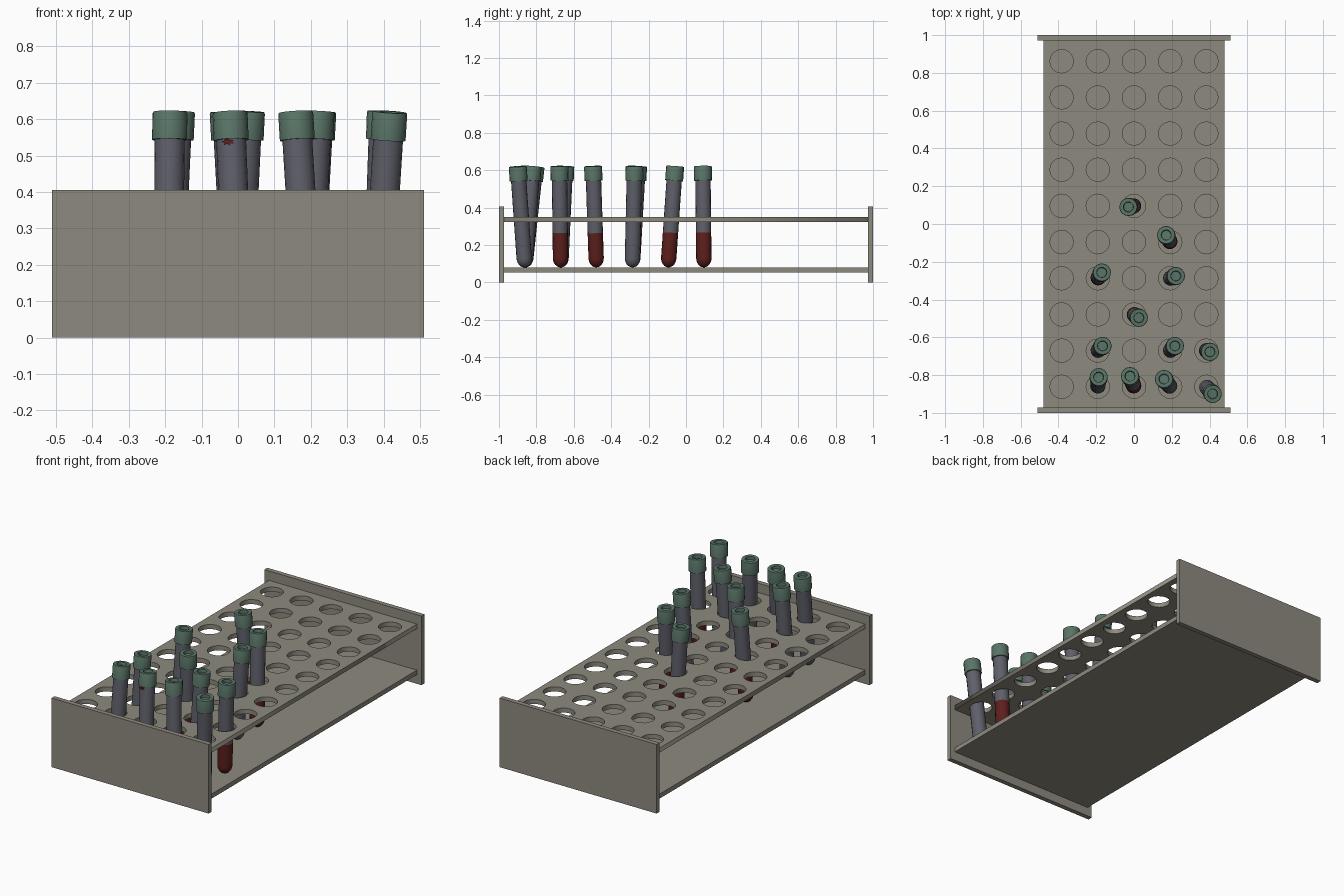
import bpy, bmesh, math
from mathutils import Vector

if "Cube" in bpy.data.objects:
    bpy.data.objects.remove(bpy.data.objects["Cube"])


def material(name, rgb):
    m = bpy.data.materials.new(name)
    m.diffuse_color = (*rgb, 1)
    m.use_nodes = True
    m.node_tree.nodes["Principled BSDF"].inputs["Base Color"].default_value = m.diffuse_color
    return m


RACK = material("rack_grey", (0.27, 0.255, 0.21))
GLASS = material("tube_slate", (0.115, 0.115, 0.145))
BLOOD = material("blood_red", (0.11, 0.014, 0.012))
CAP = material("cap_green", (0.10, 0.175, 0.135))
PITCH, SIDES = 0.1915, 16


def box(name, lo, hi, mat):
    bm = bmesh.new()
    bmesh.ops.create_cube(bm, size=1)
    for v in bm.verts:
        v.co = [(a + b) / 2 + c * (b - a) for a, b, c in zip(lo, hi, v.co)]
    return finish(name, bm, [mat])


def finish(name, bm, mats):
    bmesh.ops.recalc_face_normals(bm, faces=bm.faces)
    me = bpy.data.meshes.new(name)
    bm.to_mesh(me)
    bm.free()
    ob = bpy.data.objects.new(name, me)
    bpy.context.collection.objects.link(ob)
    for m in mats:
        me.materials.append(m)
    return ob


def activate(ob):
    bpy.ops.object.select_all(action='DESELECT')
    ob.select_set(True)
    bpy.context.view_layer.objects.active = ob


def lathe(name, profile, base, axis, mats, red_below=0.0):
    """Spin (radius, height) points round z, then lean along axis."""
    bm = bmesh.new()
    rings = []
    for r, h in profile:
        if r == 0:
            rings.append([bm.verts.new((0, 0, h))] * SIDES)
        else:
            rings.append([bm.verts.new((r * math.cos(k * math.tau / SIDES),
                                        r * math.sin(k * math.tau / SIDES), h))
                          for k in range(SIDES)])
    for a, b in zip(rings, rings[1:]):
        for k in range(SIDES):
            j = (k + 1) % SIDES
            f = bm.faces.new(list(dict.fromkeys((a[k], a[j], b[j], b[k]))))
            if f.calc_center_median().z < red_below:
                f.material_index = 1
    ob = finish(name, bm, mats)
    ob.location = base
    ob.rotation_mode = 'QUATERNION'
    ob.rotation_quaternion = Vector((0, 0, 1)).rotation_difference(axis)
    activate(ob)
    bpy.ops.object.shade_smooth_by_angle(angle=math.radians(35))
    return ob


# Rack ends and solid bottom shelf
for s, n in ((-1, "front"), (1, "back")):
    y0, y1 = sorted((s * 0.972, s * 1.0))
    box(n + "_end_plate", (-0.51, y0, 0), (0.51, y1, 0.405), RACK)
box("bottom_shelf", (-0.48, -0.975, 0.053), (0.48, 0.975, 0.08), RACK)

# Top shelf: filled outline with a grid of round holes
cu = bpy.data.curves.new("top_shelf", 'CURVE')
cu.dimensions, cu.fill_mode, cu.extrude = '2D', 'BOTH', 0.0135


def outline(points):
    sp = cu.splines.new('POLY')
    sp.points.add(len(points) - 1)
    for p, (x, y) in zip(sp.points, points):
        p.co = (x, y, 0, 1)
    sp.use_cyclic_u = True


outline([(-0.48, -0.975), (0.48, -0.975), (0.48, 0.975), (-0.48, 0.975)])
for i in range(5):
    for j in range(10):
        cx, cy = (i - 2) * PITCH, (j - 4.5) * PITCH
        outline([(cx + 0.062 * math.cos(k * math.tau / SIDES),
                  cy + 0.062 * math.sin(k * math.tau / SIDES)) for k in range(SIDES)])
shelf = bpy.data.objects.new("top_shelf", cu)
shelf.location.z = 0.3365
bpy.context.collection.objects.link(shelf)
cu.materials.append(RACK)
activate(shelf)
bpy.ops.object.convert(target='MESH')

# Tubes: column, row, cap centre x, cap centre y, has blood
TUBES = [(2, 5, -0.03, 0.09, 1), (3, 4, 0.17, -0.058, 1),
         (1, 3, -0.17, -0.256, 1), (3, 3, 0.222, -0.275, 0),
         (2, 2, 0.026, -0.497, 1), (1, 1, -0.166, -0.645, 0),
         (3, 1, 0.217, -0.645, 0), (4, 1, 0.402, -0.677, 1),
         (1, 0, -0.187, -0.81, 0), (2, 0, -0.022, -0.804, 1),
         (3, 0, 0.158, -0.82, 0), (4, 0, 0.417, -0.90, 0)]
R = 0.041
body = [(R * math.sin(a), 0.05 * (1 - math.cos(a)))
        for a in (k * math.pi / 12 for k in range(7))]
body += [(R, 0.185), (R, 0.48), (0, 0.48)]
cap = [(0, 0.465), (0.048, 0.465), (0.048, 0.537), (0.046, 0.542),
       (0.027, 0.542), (0.025, 0.525), (0, 0.525)]
for n, (i, j, cx, cy, red) in enumerate(TUBES, 1):
    base = Vector(((i - 2) * PITCH, (j - 4.5) * PITCH, 0.08))
    axis = Vector((cx, cy, 0.622)) - base
    lathe(f"tube_{n}", body, base, axis, [GLASS, BLOOD], 0.18 if red else -1)
    lathe(f"cap_{n}", cap, base, axis, [CAP])

# Small blood spot below one cap
bm = bmesh.new()
rim = [bm.verts.new(((0.018 if k % 2 else 0.011) * math.cos(k * math.tau / 14), 0,
                     (0.011 if k % 2 else 0.006) * math.sin(k * math.tau / 14)))
       for k in range(14)]
face = bm.faces.new(rim)
ext = bmesh.ops.extrude_face_region(bm, geom=[face])
bmesh.ops.translate(bm, vec=(0, 0.006, 0),
                    verts=[v for v in ext["geom"] if isinstance(v, bmesh.types.BMVert)])
spot = finish("blood_spot", bm, [BLOOD])
spot.location = (-0.027, -0.8575, 0.538)
